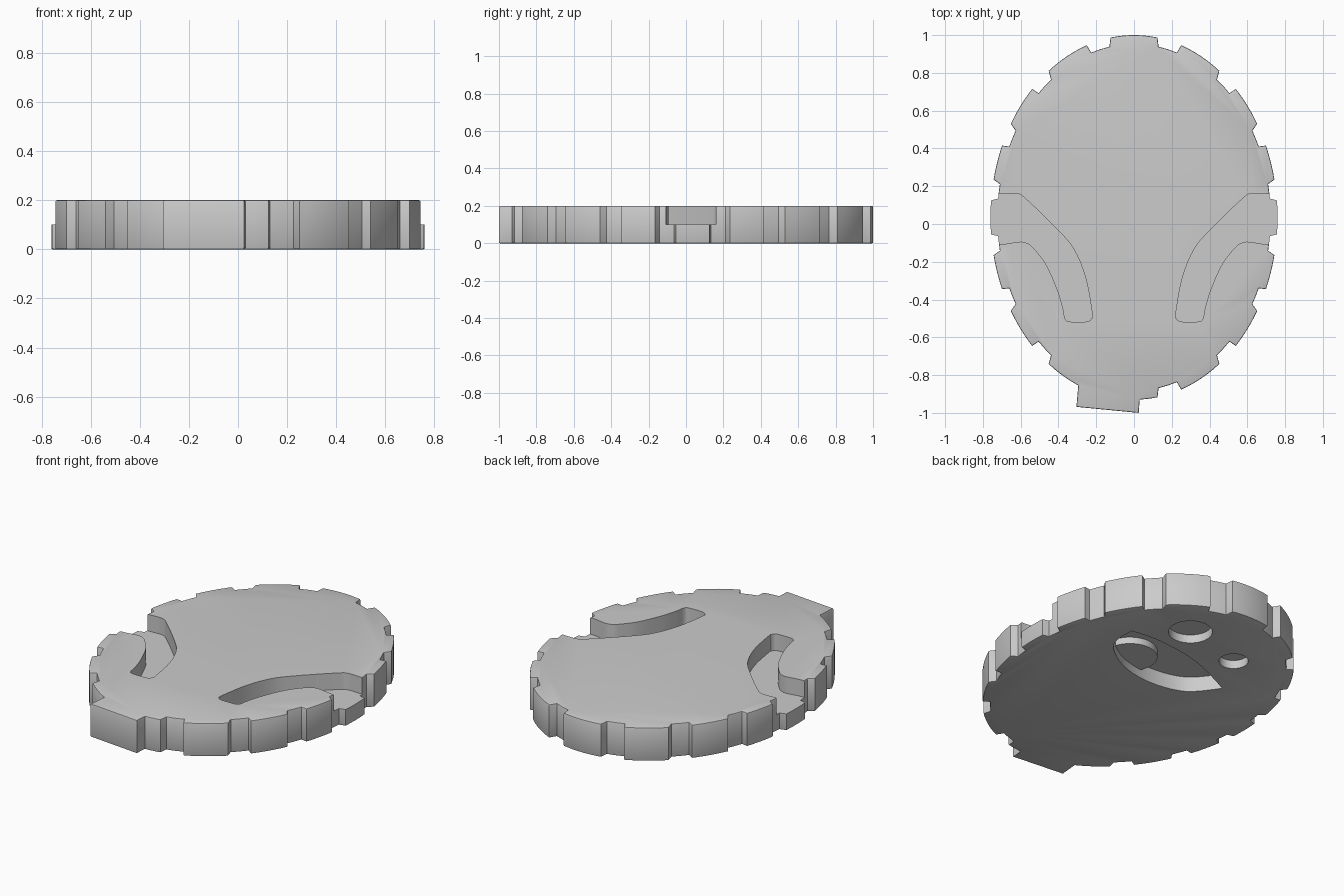
import bpy, bmesh, math
from mathutils import Vector

cube = bpy.data.objects.get("Cube")
if cube:
    bpy.data.objects.remove(cube, do_unlink=True)

grey = bpy.data.materials.new("plain_grey")
grey.use_nodes = True
grey.diffuse_color = (0.6, 0.6, 0.6, 1)
grey.node_tree.nodes["Principled BSDF"].inputs["Base Color"].default_value = grey.diffuse_color


def prism(name, outline, z0, z1, rim=0):
    """Extrude a flat outline from z0 to z1, optionally softening both rims."""
    bm = bmesh.new()
    face = bm.faces.new([bm.verts.new((x, y, z0)) for x, y in outline])
    top = bmesh.ops.extrude_face_region(bm, geom=[face])["geom"]
    bmesh.ops.translate(bm, vec=(0, 0, z1 - z0),
                        verts=[v for v in top if isinstance(v, bmesh.types.BMVert)])
    bmesh.ops.recalc_face_normals(bm, faces=bm.faces)
    if rim:
        edges = [e for e in bm.edges if abs(e.verts[0].co.z - e.verts[1].co.z) < 1e-5]
        bmesh.ops.bevel(bm, geom=edges, offset=rim, segments=2, profile=0.5, affect='EDGES')
    mesh = bpy.data.meshes.new(name)
    bm.to_mesh(mesh)
    bm.free()
    mesh.materials.append(grey)
    obj = bpy.data.objects.new(name, mesh)
    bpy.context.collection.objects.link(obj)
    return obj


def spline(points, steps=5):
    """Smooth open curve through the points."""
    p = [Vector(q) for q in [points[0]] + points + [points[-1]]]
    out = []
    for a, b, c, d in zip(p, p[1:], p[2:], p[3:]):
        for i in range(steps):
            t = i / steps
            out.append(0.5 * (2 * b + (c - a) * t + (2 * a - 5 * b + 4 * c - d) * t * t
                              + (3 * b - a - 3 * c + d) * t ** 3))
    return [tuple(q) for q in out + [p[-1]]]


def circle(x, y, r, n=40):
    return [(x + r * math.cos(math.tau * i / n), y + r * math.sin(math.tau * i / n))
            for i in range(n)]


def carve(target, cutter):
    mod = target.modifiers.new("carve", 'BOOLEAN')
    mod.operation = 'DIFFERENCE'
    mod.solver = 'EXACT'
    mod.object = cutter
    bpy.context.view_layer.objects.active = target
    bpy.ops.object.modifier_apply(modifier=mod.name)
    bpy.data.objects.remove(cutter, do_unlink=True)


# Oval outline: teeth and notches alternate along one quarter
RX, RY, CY = 0.76, 0.965, 0.035
stops = [0, 0.093, 0.209, 0.405, 0.539, 0.782, 0.934, 1.236, 1.406, math.pi / 2]
quarter = []
for k, (a, b) in enumerate(zip(stops, stops[1:])):
    notch = k % 2
    scale, inset, n = (0.952, 0.016, 2) if notch else (1, 0, 6)
    for i in range(n + 1):
        t = a + inset + (b - a - 2 * inset) * i / n
        quarter.append((RX * scale * math.cos(t), RY * scale * math.sin(t)))
half = quarter + [(-x, y) for x, y in reversed(quarter[:-1])]
oval = [(x, y + CY) for x, y in half + [(-x, -y) for x, y in half][1:-1]]

# Slanted block at the front replaces part of the rim
outline, placed = [], False
for x, y in oval:
    if y < -0.7 and -0.3 < x < 0.03:
        if not placed:
            outline += [(-0.295, -0.855), (-0.305, -0.968), (0.025, -1.0), (0.03, -0.93)]
            placed = True
    else:
        outline.append((x, y))
plate = prism("oval_plate", outline, 0, 0.2, rim=0.006)

# Curved channels in the top, mirrored left and right
channel = spline([(0.85, 0.16), (0.7, 0.16), (0.62, 0.16), (0.57, 0.13), (0.4, -0.035),
                  (0.315, -0.14), (0.255, -0.29), (0.222, -0.47), (0.225, -0.5),
                  (0.25, -0.517), (0.34, -0.517), (0.365, -0.5), (0.375, -0.45),
                  (0.405, -0.35), (0.465, -0.215), (0.53, -0.13), (0.565, -0.102),
                  (0.606, -0.094), (0.7, -0.107), (0.85, -0.107)])
for side in (1, -1):
    carve(plate, prism("channel_cutter", [(side * x, y) for x, y in channel], 0.1, 0.3))

# Face sunk into the underside: two eyes and an open mouth
carve(plate, prism("eye_cutter", circle(0.16, 0.67, 0.12), -0.1, 0.05))
carve(plate, prism("eye_cutter", circle(-0.226, 0.577, 0.08), -0.1, 0.05))
upper_lip = spline([(-0.37, 0.311), (-0.066, 0.443), (0.222, 0.487), (0.411, 0.472)])
lower_lip = spline([(0.411, 0.472), (0.41, 0.344), (0.353, 0.25), (0.185, 0.145),
                    (-0.025, 0.107), (-0.236, 0.155), (-0.37, 0.311)])
carve(plate, prism("mouth_cutter", upper_lip[:-1] + lower_lip[:-1], -0.1, 0.09))

# Tongue, a raised disc partly buried in the mouth wall
tongue = prism("tongue", circle(0.18, 0.18, 0.15), 0.05, 0.12)

for obj in (plate, tongue):
    bpy.ops.object.select_all(action='DESELECT')
    obj.select_set(True)
    bpy.context.view_layer.objects.active = obj
    bpy.ops.object.shade_smooth_by_angle(angle=math.radians(30))
